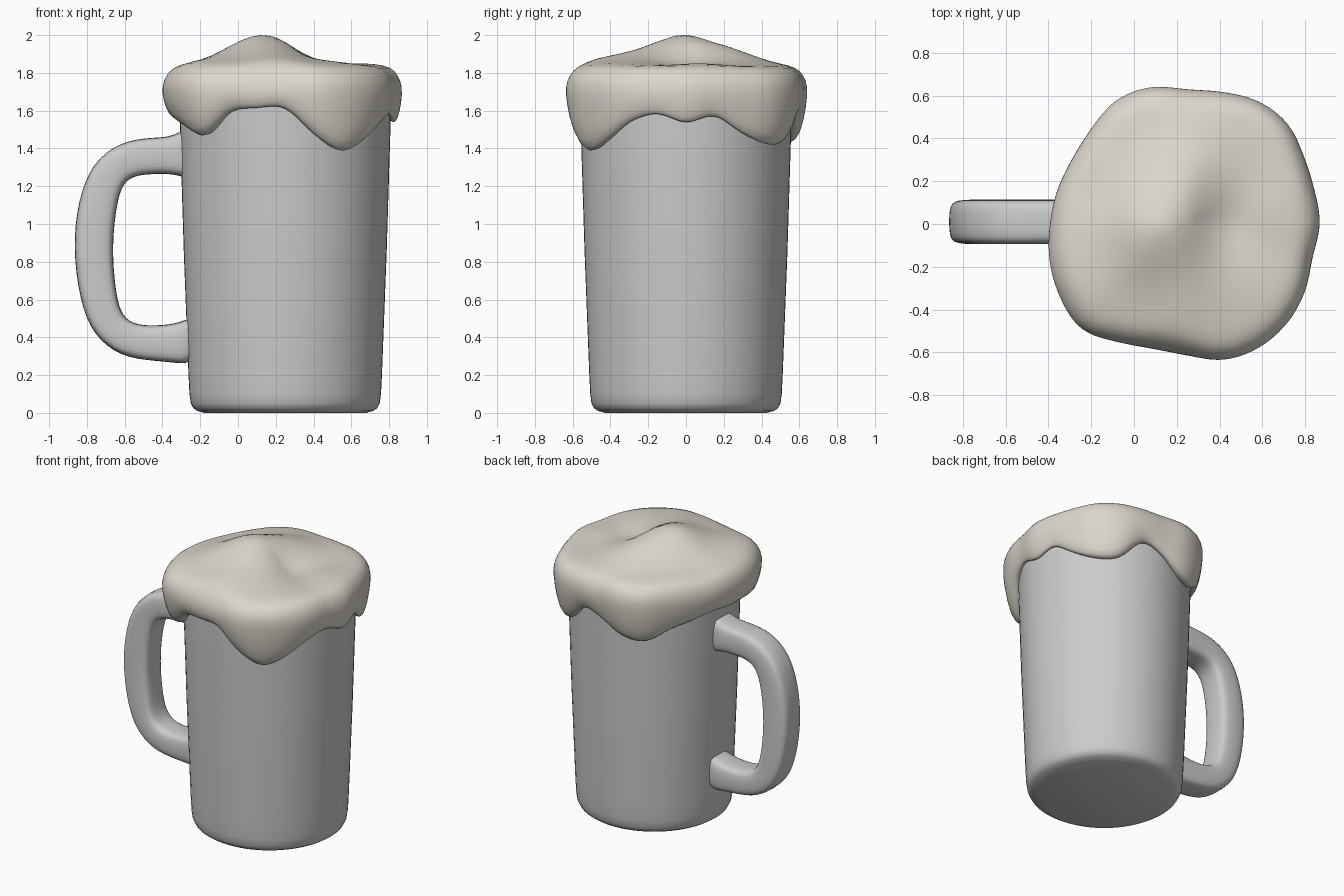
import bpy, bmesh
from math import cos, sin, pi, exp, hypot

if "Cube" in bpy.data.objects:
    bpy.data.objects.remove(bpy.data.objects["Cube"])

CX = 0.25  # axis of the cup


def bridge(name, rings, closed_path=False, subsurf=0):
    """Skin a list of closed vertex rings and cap both ends."""
    bm = bmesh.new()
    loops = [[bm.verts.new(p) for p in ring] for ring in rings]
    n = len(loops[0])
    for a, b in zip(loops, loops[1:]):
        for i in range(n):
            j = (i + 1) % n
            bm.faces.new((a[i], a[j], b[j], b[i]))
    bm.faces.new(loops[0][::-1])
    bm.faces.new(loops[-1])
    bmesh.ops.recalc_face_normals(bm, faces=bm.faces)
    me = bpy.data.meshes.new(name)
    bm.to_mesh(me)
    bm.free()
    ob = bpy.data.objects.new(name, me)
    bpy.context.collection.objects.link(ob)
    if subsurf:
        m = ob.modifiers.new("Subdivision", 'SUBSURF')
        m.levels = m.render_levels = subsurf
    bpy.ops.object.select_all(action='DESELECT')
    bpy.context.view_layer.objects.active = ob
    ob.select_set(True)
    if subsurf:
        bpy.ops.object.shade_smooth()
    else:
        bpy.ops.object.shade_smooth_by_angle(angle=0.7)
    return ob


def periodic(values, t):
    """Smooth periodic interpolation, t in 0..1."""
    n = len(values)
    f = t * n
    i = int(f)
    u = f - i
    a, b, c, d = (values[(i + k) % n] for k in (-1, 0, 1, 2))
    return b + 0.5 * u * (c - a + u * (2*a - 5*b + 4*c - d + u * (3*(b - c) + d - a)))


# Cup body: tapered lathe with a rounded foot
N = 64
cup_profile = [(0.44, 0.004), (0.465, 0.01), (0.487, 0.025), (0.5, 0.05),
               (0.507, 0.1), (0.512, 0.2), (0.537, 0.85), (0.557, 1.5), (0.56, 1.7)]
bridge("mug_body", [[(CX + r * cos(2*pi*i/N), r * sin(2*pi*i/N), z) for i in range(N)]
                    for r, z in [(0.43, 0.0)] + cup_profile])

# Handle: outer and inner edge pairs, swept with a chamfered section
handle_path = [  # outer x, z, inner x, z
    (-.22, .25, -.22, .53), (-.33, .265, -.30, .475), (-.45, .275, -.45, .46),
    (-.62, .295, -.56, .47), (-.77, .41, -.625, .53), (-.84, .6, -.65, .67),
    (-.875, .87, -.665, .86), (-.85, 1.12, -.65, 1.05), (-.775, 1.325, -.62, 1.2),
    (-.62, 1.44, -.56, 1.255), (-.45, 1.46, -.45, 1.265), (-.34, 1.46, -.32, 1.265),
    (-.24, 1.54, -.24, 1.22)]
section = [(0, -.07), (0, .07), (.13, .105), (.87, .105),
           (1, .07), (1, -.07), (.87, -.105), (.13, -.105)]
bridge("handle", [[(ox + (ix - ox) * s, 0.01 + y, oz + (iz - oz) * s) for s, y in section]
                  for ox, oz, ix, iz in handle_path], subsurf=2)

# Foam: outline radius and drip edge height every 15 degrees
outline = [.62, .615, .63, .665, .665, .64, .63, .665, .67, .635, .62, .63,
           .645, .67, .69, .70, .64, .605, .615, .66, .67, .66, .635, .605]
drips = [1.53, 1.57, 1.48, 1.42, 1.43, 1.57, 1.53, 1.44, 1.42, 1.5, 1.54, 1.57,
         1.56, 1.55, 1.51, 1.46, 1.59, 1.61, 1.61, 1.47, 1.38, 1.44, 1.54, 1.58]
bumps = [  # x, y, spread, height
    (0.12, -0.02, 0.17, 0.17), (0.25, 0.26, 0.13, 0.06), (0.22, -0.38, 0.14, 0.045),
    (0.43, 0.0, 0.09, -0.04), (0.62, 0.05, 0.1, 0.02), (-0.15, -0.3, 0.12, 0.025),
    (0.5, -0.3, 0.12, 0.02), (-0.2, 0.15, 0.1, -0.015)]


def top_height(x, y):
    return 1.835 + sum(h * exp(-((x - a)**2 + (y - b)**2) / (2*s*s)) for a, b, s, h in bumps)


M = 72
rings = [[] for _ in range(13)]
for i in range(M):
    t = i / M
    c, s = cos(2*pi*t), sin(2*pi*t)
    R, zb = periodic(outline, t), periodic(drips, t)
    side = [(0.52, zb + 0.06), (0.565, zb), (0.555 + (R - 0.555) * 0.5, zb + 0.005),
            (0.56 + (R - 0.56) * 0.8, zb + 0.35 * (1.70 - zb)),
            (R + 0.003, 1.69), (R - 0.005, 1.76), (R - 0.04, 1.815)]
    for k, (r, z) in enumerate(side):
        rings[k].append((CX + r * c, r * s, z))
    for k, f in enumerate((0.86, 0.7, 0.54, 0.37, 0.2, 0.05)):
        x, y = CX + R * f * c, R * f * s
        rings[7 + k].append((x, y, top_height(x, y)))
foam = bridge("foam", rings, subsurf=1)
mat = bpy.data.materials.new("foam_cream")
mat.diffuse_color = (0.72, 0.68, 0.61, 1)
mat.use_nodes = True
mat.node_tree.nodes["Principled BSDF"].inputs["Base Color"].default_value = mat.diffuse_color
foam.data.materials.append(mat)
